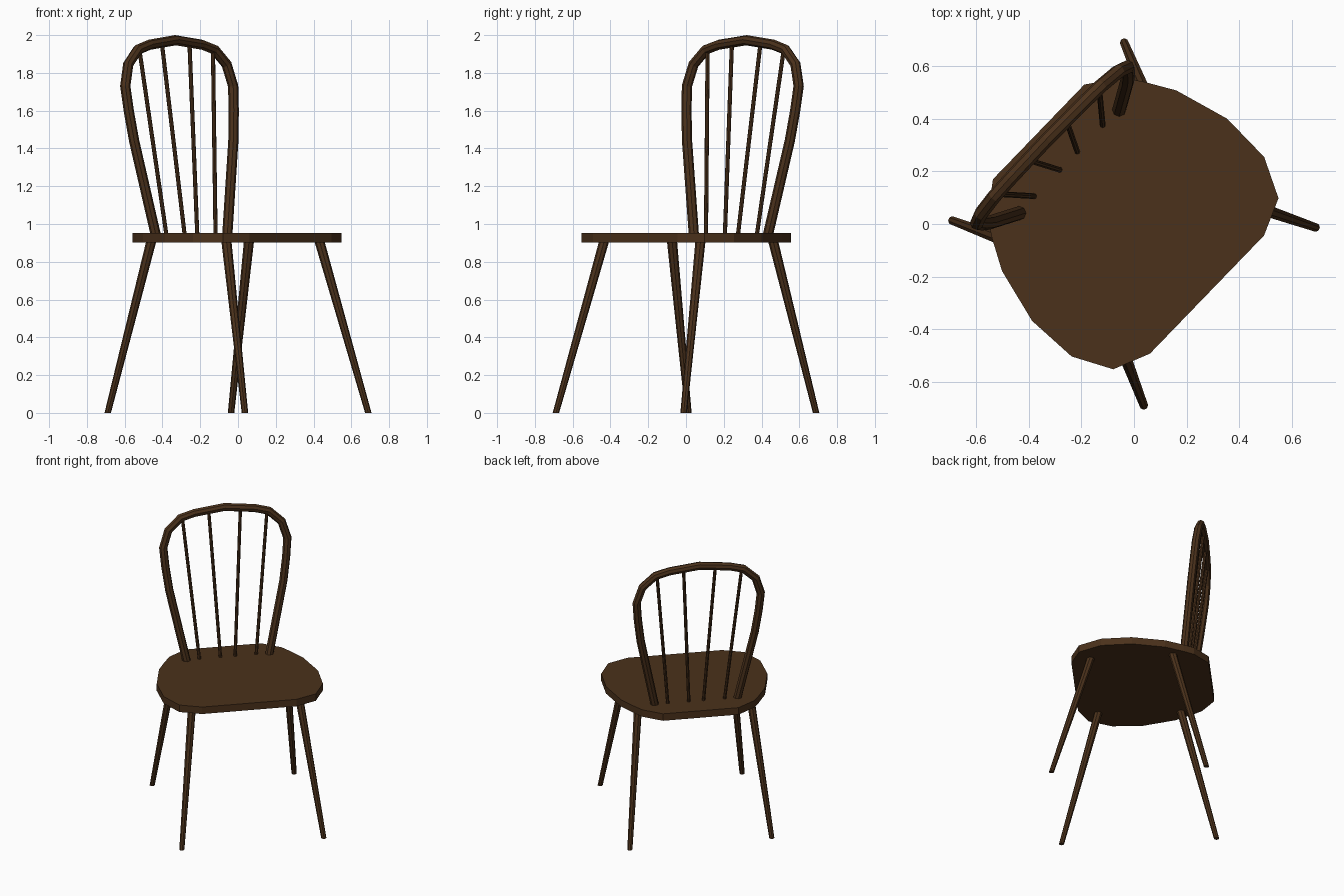
import bpy, bmesh
from math import radians, cos, sin, pi
from mathutils import Vector

if "Cube" in bpy.data.objects:
    bpy.data.objects.remove(bpy.data.objects["Cube"])

TURN = radians(46)          # the whole chair is turned about z
SEAT_LOW, SEAT_TOP = 0.903, 0.953

wood = bpy.data.materials.new("dark_wood")
wood.diffuse_color = (0.07, 0.031, 0.011, 1)
wood.use_nodes = True
wood.node_tree.nodes["Principled BSDF"].inputs["Base Color"].default_value = wood.diffuse_color


def finish(bm, name):
    bmesh.ops.recalc_face_normals(bm, faces=bm.faces)
    mesh = bpy.data.meshes.new(name)
    bm.to_mesh(mesh)
    bm.free()
    mesh.materials.append(wood)
    ob = bpy.data.objects.new(name, mesh)
    ob.rotation_euler.z = TURN
    bpy.context.collection.objects.link(ob)
    return ob


def loft(name, rings):
    bm = bmesh.new()
    loops = [[bm.verts.new(p) for p in ring] for ring in rings]
    n = len(loops[0])
    for lo, hi in zip(loops, loops[1:]):
        for i in range(n):
            j = (i + 1) % n
            bm.faces.new((lo[i], lo[j], hi[j], hi[i]))
    bm.faces.new(loops[0][::-1])
    bm.faces.new(loops[-1])
    return finish(bm, name)


def ring(centre, u, v, radius, sides):
    return [Vector(centre) + radius * (cos(2 * pi * i / sides) * u + sin(2 * pi * i / sides) * v)
            for i in range(sides)]


def rod(name, low, high, r_low, r_high, sides):
    # straight tapered rod with level ends
    x, y = Vector((1, 0, 0)), Vector((0, 1, 0))
    return loft(name, [ring(low, x, y, r_low, sides), ring(high, x, y, r_high, sides)])


def back_y(z):
    # plane of the leaning back
    return 0.343 + 0.115 * (z - 0.95)


# seat: mirrored faceted outline, flat slab
half = [(0.25, 0.504), (0.37, 0.418), (0.414, 0.35), (0.477, 0.237),
        (0.534, 0.023), (0.527, -0.179), (0.452, -0.327), (0.312, -0.386)]
outline = half + [(-x, y) for x, y in reversed(half)]
loft("seat", [[(x, y, z) for x, y in outline] for z in (SEAT_LOW, SEAT_TOP)])

# splayed legs, thinner at the foot
for side, sx in (("left", -1), ("right", 1)):
    rod(f"front_leg_{side}", (sx * 0.47, -0.505, 0), (sx * 0.353, -0.254, 0.92), 0.017, 0.027, 8)
    rod(f"back_leg_{side}", (sx * 0.47, 0.505, 0), (sx * 0.371, 0.276, 0.92), 0.017, 0.027, 8)

# bow: swept along a mirrored path in the leaning plane
side_path = [(0.27, 0.93), (0.378, 1.44), (0.400, 1.6), (0.411, 1.73),
             (0.375, 1.845), (0.292, 1.923), (0.2, 1.949)]
path = [(-x, z) for x, z in side_path] + [(0, 1.973)] + side_path[::-1]
pts = [Vector((x, back_y(z), z)) for x, z in path]
normal = Vector((0, 1, -0.115)).normalized()
rings = []
for i, p in enumerate(pts):
    before = (p - pts[max(i - 1, 0)]).normalized()
    after = (pts[min(i + 1, len(pts) - 1)] - p).normalized()
    tangent = (before + after).normalized()
    mitre = 1 / max(tangent.dot(after if after.length else before), 0.5)
    rings.append(ring(p, tangent.cross(normal) * mitre, normal, 0.027, 8))
loft("back_bow", rings)

# four fanned spindles
for i, (x0, x1, z1) in enumerate([(-0.187, -0.28, 1.92), (-0.048, -0.105, 1.955),
                                  (0.048, 0.105, 1.955), (0.187, 0.28, 1.92)]):
    rod(f"spindle_{i + 1}", (x0, back_y(0.94) + 0.004, 0.94), (x1, back_y(z1), z1), 0.011, 0.011, 8)
